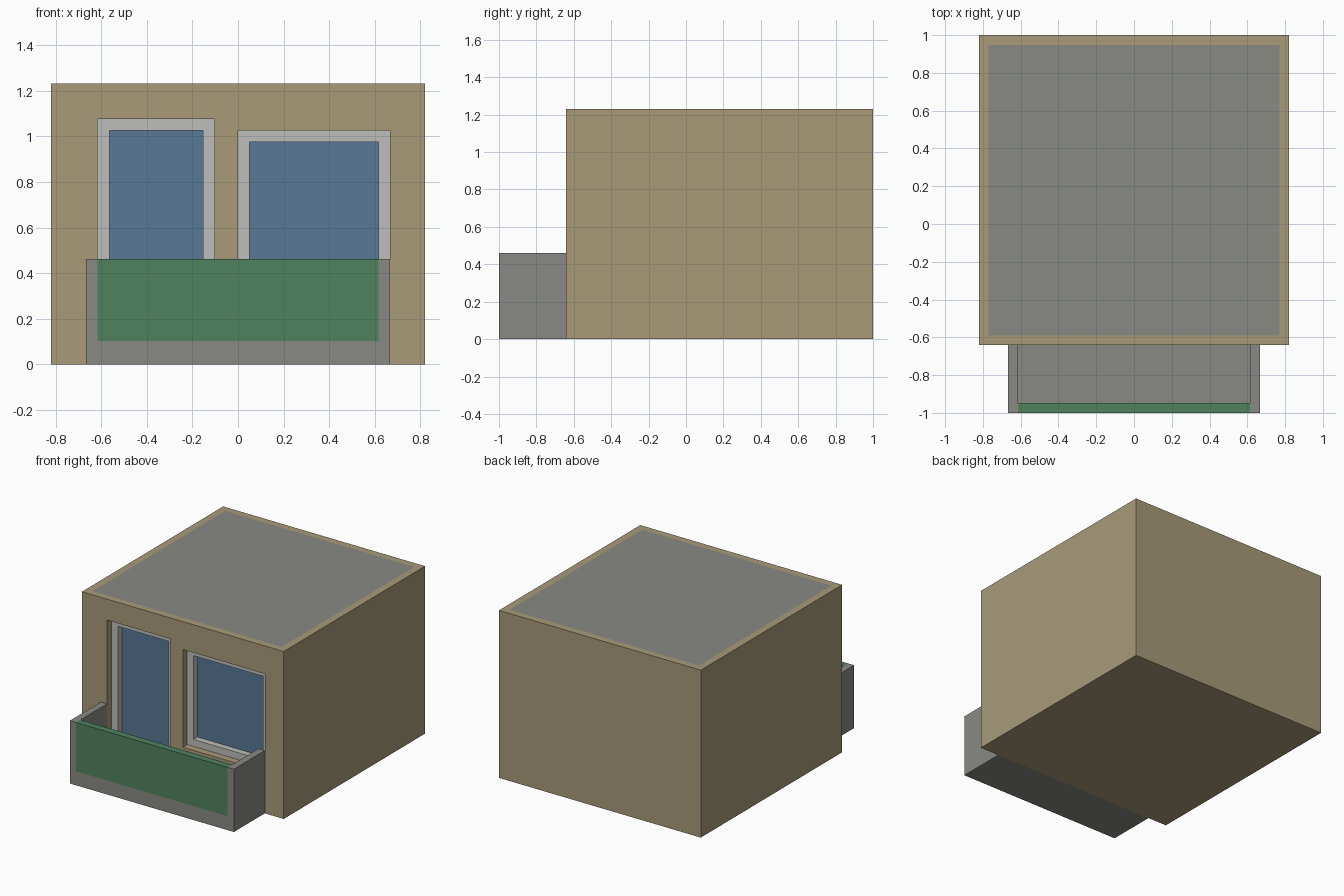
import bpy
import bmesh

cube = bpy.data.objects.get("Cube")
if cube:
    bpy.data.objects.remove(cube, do_unlink=True)

U = 2 / 39  # building module; all sizes below are in modules


def material(name, rgb):
    lin = [(c / 255 / 12.92 if c < 11 else ((c / 255 + 0.055) / 1.055) ** 2.4) for c in rgb]
    m = bpy.data.materials.new(name)
    m.use_nodes = True
    m.diffuse_color = (*lin, 1)
    m.node_tree.nodes["Principled BSDF"].inputs["Base Color"].default_value = (*lin, 1)
    return m


BEIGE = material("beige plaster", (168, 155, 121))
GREY = material("concrete grey", (137, 137, 133))
WHITE = material("frame light grey", (189, 189, 187))
BLUE = material("glass blue", (88, 120, 150))
GREEN = material("panel green", (80, 130, 95))


def boxes(name, mat, spans):
    """One object made of axis-aligned boxes (x0, x1, y0, y1, z0, z1)."""
    bm = bmesh.new()
    for x0, x1, y0, y1, z0, z1 in spans:
        verts = bmesh.ops.create_cube(bm, size=1)["verts"]
        for v in verts:
            v.co.x = (x0 if v.co.x < 0 else x1) * U
            v.co.y = (y0 if v.co.y < 0 else y1) * U
            v.co.z = (z0 if v.co.z < 0 else z1) * U
    me = bpy.data.meshes.new(name)
    bm.to_mesh(me)
    bm.free()
    me.materials.append(mat)
    ob = bpy.data.objects.new(name, me)
    bpy.context.collection.objects.link(ob)
    return ob


FRONT = -12.5                      # front wall plane
openings = {"door": (-12, -2, 2, 21), "window": (0, 13, 6, 20)}

# House block with recessed openings
house = boxes("house_walls", BEIGE, [(-16, 16, FRONT, 19.5, 0, 24)])
for part, (x0, x1, z0, z1) in openings.items():
    cutter = boxes(part + "_cutter", BEIGE, [(x0, x1, FRONT - 2, FRONT + 2, z0, z1)])
    cutter.hide_render = True
    mod = house.modifiers.new(part, "BOOLEAN")
    mod.operation = "DIFFERENCE"
    mod.solver = "EXACT"
    mod.object = cutter
    bpy.context.view_layer.objects.active = house
    bpy.ops.object.modifier_apply(modifier=mod.name)
    bpy.data.objects.remove(cutter, do_unlink=True)

    # Frame ring set one module back, glass one module behind its face
    f0, f1 = FRONT + 1, FRONT + 2
    boxes(part + "_frame", WHITE, [
        (x0, x0 + 1, f0, f1, z0, z1), (x1 - 1, x1, f0, f1, z0, z1),
        (x0 + 1, x1 - 1, f0, f1, z0, z0 + 1), (x0 + 1, x1 - 1, f0, f1, z1 - 1, z1)])
    boxes(part + "_glass", BLUE, [(x0 + 1, x1 - 1, f1 - 0.1, f1, z0 + 1, z1 - 1)])

# Roof surface inset in the top face
house.data.materials.clear()
house.data.materials.append(BEIGE)
house.data.materials.append(GREY)
bm = bmesh.new()
bm.from_mesh(house.data)
for f in bm.faces:
    f.material_index = 0
roof = [f for f in bm.faces if f.normal.z > 0.9 and f.calc_center_median().z > 23.9 * U]
bmesh.ops.inset_region(bm, faces=roof, thickness=U, use_even_offset=True)
for f in roof:
    f.material_index = 1
bm.to_mesh(house.data)
bm.free()

# Balcony: slab, end walls and green front panel
boxes("balcony_floor", GREY, [(-13, 13, -19.5, FRONT, 0, 2)])
boxes("balcony_end_walls", GREY, [(s * 12.5 - 0.5, s * 12.5 + 0.5, -19.5, FRONT, 2, 9) for s in (-1, 1)])
boxes("balcony_front_panel", GREEN, [(-12, 12, -19.5, -18.5, 2, 9)])
